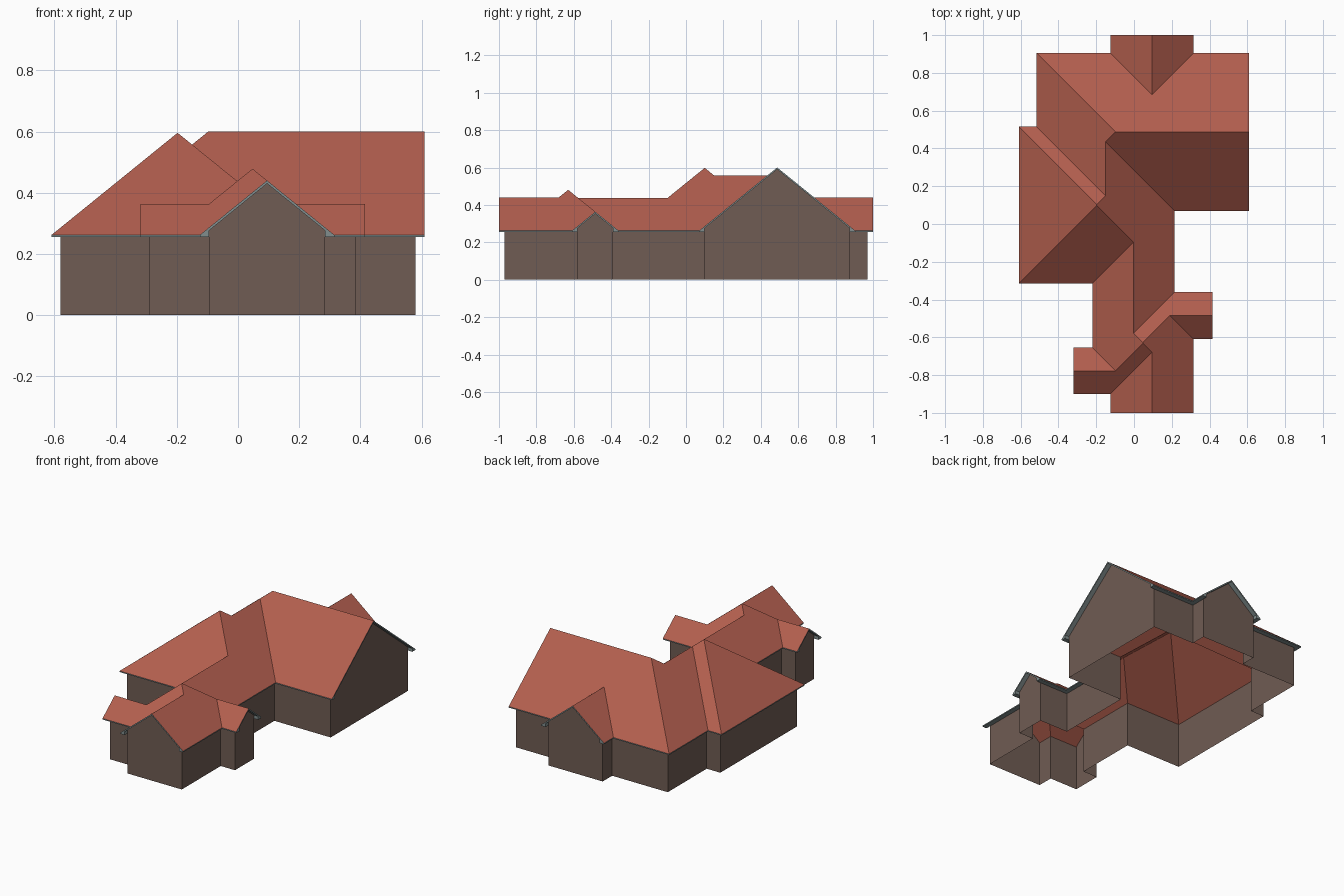
import bpy, bmesh
from mathutils import Vector

if "Cube" in bpy.data.objects:
    bpy.data.objects.remove(bpy.data.objects["Cube"])

EAVE, SLOPE, SOFFIT, OVERHANG, RAKE = 0.262, 0.81, 0.255, 0.03, 0.01

# Roof masses: x0, x1, y0, y1 and which sides slope (W, E, S, N); others are gables or buried ends
MASSES = [
    (-0.515, 0.61, 0.07, 0.905, "WSN"),     # main wing
    (-0.515, 0.215, -0.315, 0.905, "WESN"), # cross link
    (-0.61, 0.215, -0.315, 0.515, "WESN"),  # left hipped block
    (-0.22, 0.215, -0.9, 0.1, "WES"),       # corridor
    (-0.125, 0.315, -1.0, -0.36, "WEN"),    # front gable
    (-0.22, 0.315, -0.9, -0.36, "WESN"),    # front pyramid
    (0.0, 0.415, -0.61, -0.36, "SN"),       # small right gable
    (-0.32, 0.05, -0.9, -0.655, "SN"),      # small left gable
    (-0.125, 0.315, 0.5, 1.0, "WE"),        # back gable
]
# Eave outline, counter-clockwise
OUTLINE = [Vector(p) for p in [
    (-0.125, -1), (0.315, -1), (0.315, -0.61), (0.415, -0.61), (0.415, -0.36),
    (0.215, -0.36), (0.215, 0.07), (0.61, 0.07), (0.61, 0.905), (0.315, 0.905),
    (0.315, 1), (-0.125, 1), (-0.125, 0.905), (-0.515, 0.905), (-0.515, 0.515),
    (-0.61, 0.515), (-0.61, -0.315), (-0.22, -0.315), (-0.22, -0.655),
    (-0.32, -0.655), (-0.32, -0.9), (-0.125, -0.9)]]


def material(name, rgb):
    m = bpy.data.materials.new(name)
    m.diffuse_color = (*rgb, 1)
    m.use_nodes = True
    m.node_tree.nodes["Principled BSDF"].inputs["Base Color"].default_value = m.diffuse_color
    return m


def make_object(name, bm, mat):
    me = bpy.data.meshes.new(name)
    bm.to_mesh(me)
    bm.free()
    me.materials.append(mat)
    ob = bpy.data.objects.new(name, me)
    bpy.context.collection.objects.link(ob)


def sides(m):
    """Sloped sides of a mass as (axis, eave position, inward sign)."""
    table = {"W": (0, m[0], 1), "E": (0, m[1], -1), "S": (1, m[2], 1), "N": (1, m[3], -1)}
    return [table[k] for k in m[4]]


def height(p):
    """Roof height at a plan position: highest of all the masses there."""
    best, e = -9, 1e-6
    for m in MASSES:
        if m[0] - e <= p[0] <= m[1] + e and m[2] - e <= p[1] <= m[3] + e:
            best = max(best, min(s * (p[a] - v) for a, v, s in sides(m)))
    return EAVE + SLOPE * best


def face(bm, pts):
    bm.faces.new([bm.verts.new(p) for p in pts])


roof_mat = material("terracotta_roof", (0.445, 0.112, 0.076))
wall_mat = material("brown_wall", (0.162, 0.107, 0.087))
trim_mat = material("grey_trim", (0.22, 0.27, 0.27))

# Roof: lift a sheet onto each slope, cut it by all others, keep the visible pieces
slopes = sorted({s for m in MASSES for s in sides(m)})
bounds = sorted({(i // 2, m[i]) for m in MASSES for i in range(4)})
roof = bmesh.new()
for a, v, s in slopes:
    bm = bmesh.new()
    face(bm, [(x, y, EAVE + SLOPE * s * ((x, y)[a] - v))
              for x, y in ((-0.7, -1.1), (0.7, -1.1), (0.7, 1.1), (-0.7, 1.1))])
    cuts = []
    for a2, v2, s2 in slopes:
        if (a2, s2) != (a, s):
            co, no = Vector((0, 0, EAVE)), Vector((0, 0, 1))
            co[a2], no[a2] = v2, -SLOPE * s2
            cuts.append((co, no.normalized()))
    for a2, v2 in bounds:
        co, no = Vector((0, 0, 0)), Vector((0, 0, 0))
        co[a2], no[a2] = v2, 1
        cuts.append((co, no))
    for co, no in cuts:
        bmesh.ops.bisect_plane(bm, geom=bm.verts[:] + bm.edges[:] + bm.faces[:],
                               dist=1e-5, plane_co=co, plane_no=no)
    hidden = []
    for f in bm.faces:
        c = f.calc_center_median()
        if abs(c.z - height(c)) > 1e-5:
            hidden.append(f)
    bmesh.ops.delete(bm, geom=hidden, context='FACES')
    bmesh.ops.dissolve_limit(bm, angle_limit=0.02, verts=bm.verts[:], edges=bm.edges[:])
    for f in bm.faces:
        face(roof, [w.co for w in f.verts])
    bm.free()
bmesh.ops.remove_doubles(roof, verts=roof.verts[:], dist=2e-4)
make_object("roof", roof, roof_mat)

# Walls follow the outline inset by the overhang; trim closes the overhang
n = len(OUTLINE)
left = []
for i in range(n):
    d = (OUTLINE[(i + 1) % n] - OUTLINE[i]).normalized()
    left.append(Vector((-d.y, d.x)))
INNER = [OUTLINE[i] + OVERHANG * (left[i - 1] + left[i]) for i in range(n)]

walls, trim = bmesh.new(), bmesh.new()
for i in range(n):
    j = (i + 1) % n
    o0, o1, w0, w1 = OUTLINE[i], OUTLINE[j], INNER[i], INNER[j]
    om, wm = (o0 + o1) / 2, (w0 + w1) / 2
    gable = height(om) > EAVE + 0.02
    top = height(w0) - 0.002
    pts = [(*w0, 0), (*w1, 0), (*w1, top)]
    if gable:
        pts.append((*wm, height(wm) - 0.002))
    face(walls, pts + [(*w0, top)])
    if not gable:
        # fascia and flat soffit
        face(trim, [(*o0, SOFFIT), (*o1, SOFFIT), (*o1, EAVE), (*o0, EAVE)])
        face(trim, [(*o0, SOFFIT), (*w0, SOFFIT), (*w1, SOFFIT), (*o1, SOFFIT)])
    else:
        # rake board with boxed eave ends, and its underside
        d = (o1 - o0).normalized() * OVERHANG
        e0, e1 = o0 + d, o1 - d
        zi = EAVE + SLOPE * OVERHANG - RAKE
        zm = height(om)
        low = [(o0, SOFFIT), (e0, SOFFIT), (e0, zi), (om, zm - RAKE),
               (e1, zi), (e1, SOFFIT), (o1, SOFFIT)]
        half0 = low[:4] + [(om, zm), (o0, EAVE)]
        half1 = low[3:] + [(o1, EAVE), (om, zm)]
        for half in (half0, half1):
            face(trim, [(*p, z) for p, z in half])
        inward = left[i] * OVERHANG
        for (p, zp), (q, zq) in zip(low, low[1:]):
            face(trim, [(*q, zq), (*p, zp), (*(p + inward), zp), (*(q + inward), zq)])
bmesh.ops.remove_doubles(walls, verts=walls.verts[:], dist=1e-4)
make_object("walls", walls, wall_mat)
make_object("eave_trim", trim, trim_mat)
